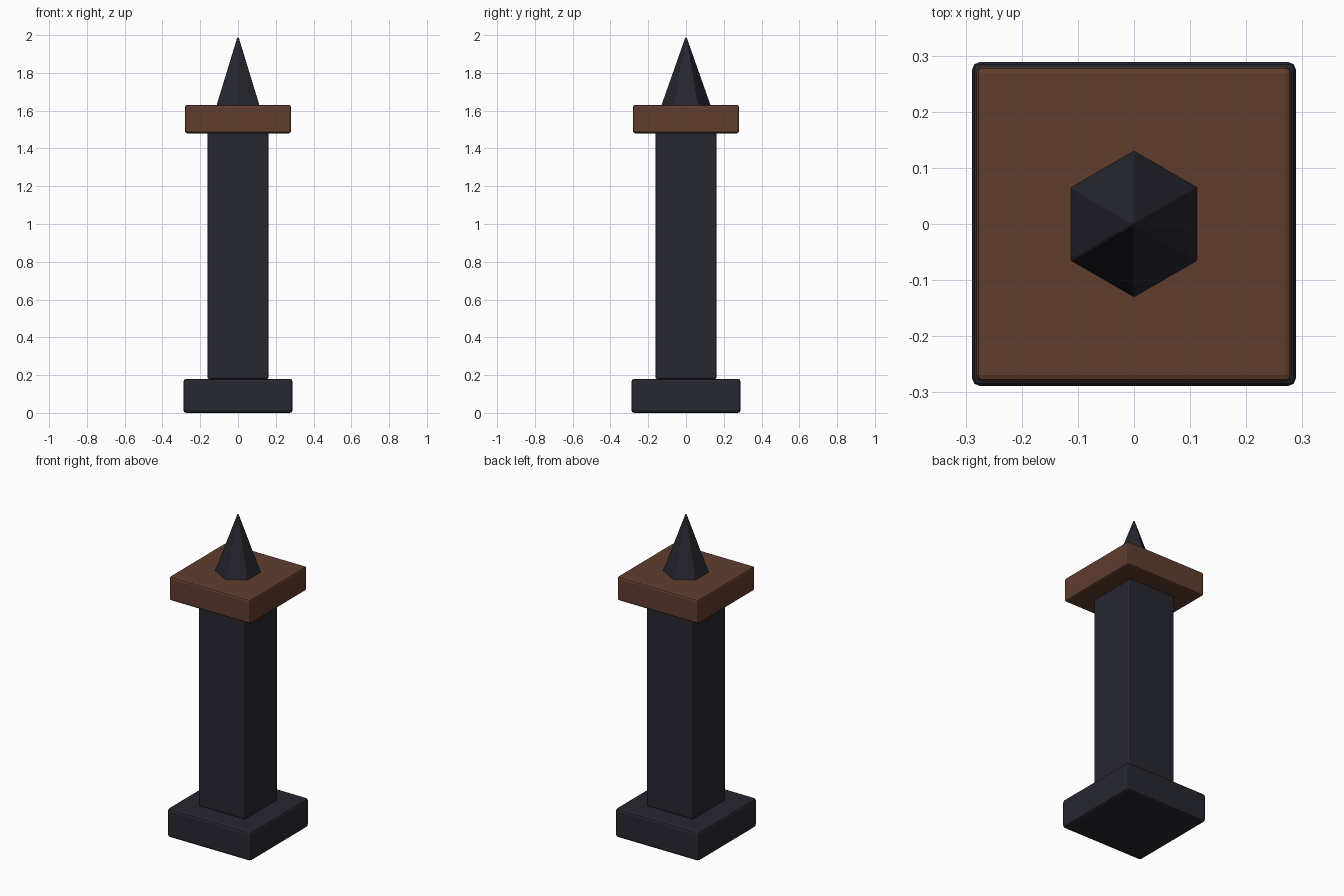
import bpy
import math

default = bpy.data.objects.get("Cube")
if default:
    bpy.data.objects.remove(default, do_unlink=True)


def make_material(name, rgb):
    mat = bpy.data.materials.new(name)
    mat.use_nodes = True
    color = (*rgb, 1)
    mat.diffuse_color = color
    mat.node_tree.nodes["Principled BSDF"].inputs["Base Color"].default_value = color
    return mat


def finish(obj, name, mat, bevel):
    obj.name = name
    obj.data.materials.append(mat)
    mod = obj.modifiers.new("Soft edges", "BEVEL")
    mod.width = bevel
    mod.segments = 2
    mod.limit_method = "ANGLE"
    mod.angle_limit = math.radians(30)


def block(name, half, bottom, top, bevel, mat):
    bpy.ops.mesh.primitive_cube_add(size=1, location=(0, 0, (bottom + top) / 2))
    obj = bpy.context.object
    obj.scale = (2 * half, 2 * half, top - bottom)
    bpy.ops.object.transform_apply(location=False, rotation=False, scale=True)
    finish(obj, name, mat, bevel)


dark = make_material("dark stone", (0.02, 0.02, 0.03))
brown = make_material("brown wood", (0.115, 0.047, 0.028))

# Square pillar: plinth, shaft and capital slab
block("base", 0.289, 0, 0.18, 0.015, dark)
block("column", 0.162, 0.18, 1.485, 0.008, dark)
block("cap", 0.281, 1.48, 1.63, 0.012, brown)

# Six-sided spike with corners pointing front and back
bpy.ops.mesh.primitive_cone_add(vertices=6, radius1=0.131, radius2=0, depth=0.372,
                                location=(0, 0, 1.814))
finish(bpy.context.object, "spike", dark, 0.003)
